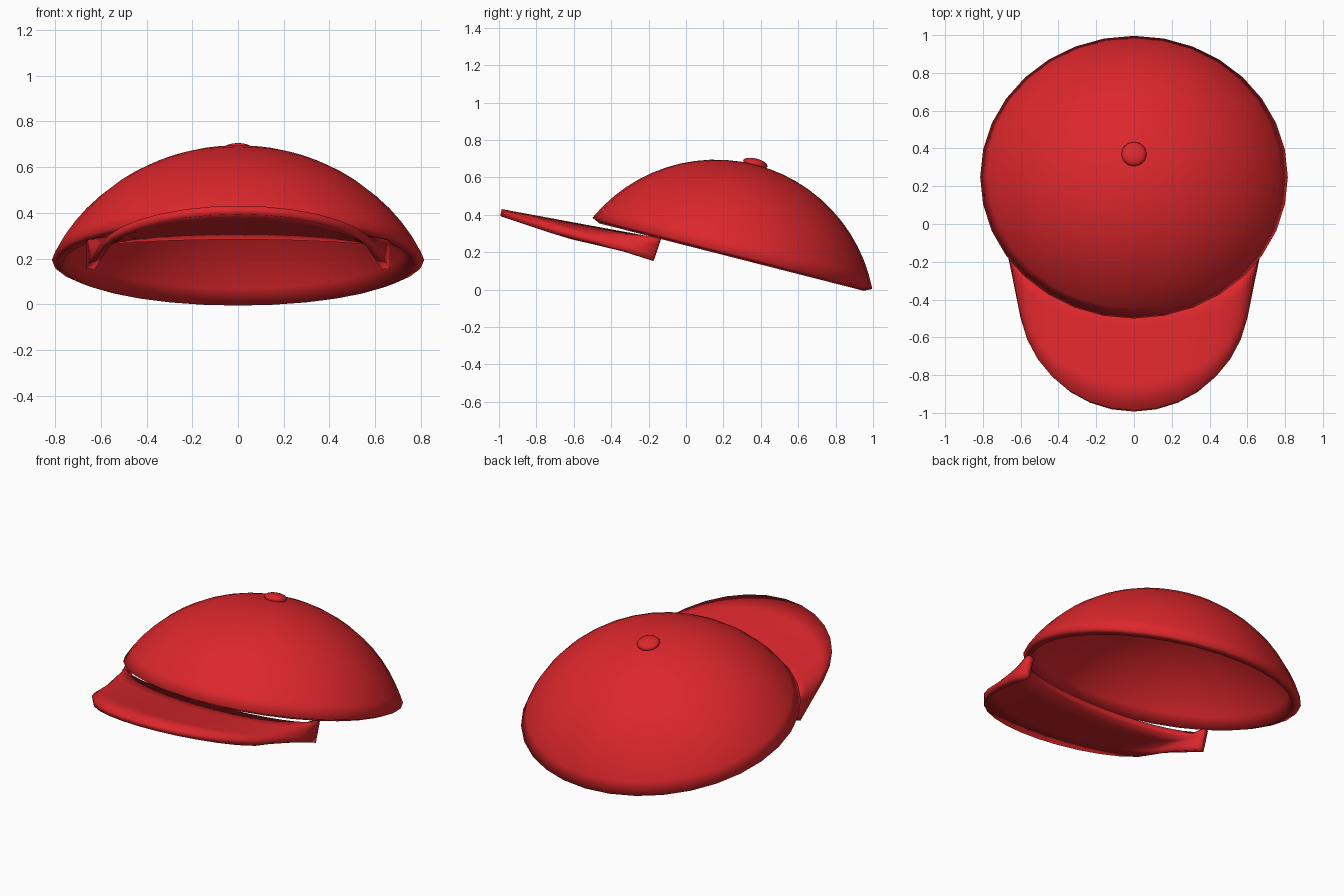
import bpy, bmesh, math
from mathutils import Vector, Matrix

if "Cube" in bpy.data.objects:
    bpy.data.objects.remove(bpy.data.objects["Cube"])

red = bpy.data.materials.new("red_cloth")
red.diffuse_color = (0.72, 0.02, 0.025, 1)
red.use_nodes = True
red.node_tree.nodes["Principled BSDF"].inputs["Base Color"].default_value = red.diffuse_color
TILT = Matrix.Translation((0, 0.248, 0.194)) @ Matrix.Rotation(math.radians(-14.3), 4, 'X')


def finish(bm, name, matrix=Matrix.Identity(4)):
    bmesh.ops.remove_doubles(bm, verts=bm.verts, dist=0.0005)
    bmesh.ops.recalc_face_normals(bm, faces=bm.faces)
    bm.transform(matrix)
    mesh = bpy.data.meshes.new(name)
    bm.to_mesh(mesh)
    bm.free()
    mesh.materials.append(red)
    mesh.shade_smooth()
    obj = bpy.data.objects.new(name, mesh)
    bpy.context.collection.objects.link(obj)
    return obj


def grid(rows):
    bm = bmesh.new()
    vs = [[bm.verts.new(p) for p in row] for row in rows]
    for a, b in zip(vs, vs[1:]):
        for i in range(len(a) - 1):
            bm.faces.new((a[i], a[i + 1], b[i + 1], b[i]))
    return bm


# crown: tilted spherical cap, outer and inner shell joined by a slanted rim
RADIUS, HEIGHT, WALL, STEPS = 0.772, 0.49, 0.048, 12
R = (RADIUS ** 2 + HEIGHT ** 2) / (2 * HEIGHT)
half = math.asin(RADIUS / R)
profile = []
for shell, order in ((R, range(STEPS + 1)), (R - WALL, range(STEPS, -1, -1))):
    profile += [(shell * math.sin(half * i / STEPS),
                 shell * math.cos(half * i / STEPS) - R + HEIGHT) for i in order]
rows = []
for r, z in profile:
    rows.append([(1.055 * r * math.cos(a), r * math.sin(a), z)
                 for a in [2 * math.pi * k / 32 for k in range(33)]])
bm = grid(rows)
bmesh.ops.dissolve_degenerate(bm, edges=bm.edges, dist=0.0005)
finish(bm, "crown", TILT)

# button on top of the crown
bm = bmesh.new()
bmesh.ops.create_uvsphere(bm, u_segments=12, v_segments=8, radius=0.067)
bm.transform(Matrix.Translation((0, 0, HEIGHT + 0.006)) @ Matrix.Diagonal((1, 1, 0.4, 1)))
finish(bm, "button", TILT)

# visor: arched sheet from a back edge to a steeper sloping outer edge
arc = [math.radians(11.25 + 157.5 * i / 14) for i in range(15)]
outline = [(0.612 * math.cos(a), -0.38 - 0.606 * math.sin(a)) for a in arc]
outline = [(0.665, -0.18), (0.632, -0.34)] + outline + [(-0.632, -0.34), (-0.665, -0.18)]
outer = [Vector((x, y, 0.155 - 0.342 * (y + 0.18))) for x, y in outline]
back = []
for i in range(len(outer)):
    t = math.pi * i / (len(outer) - 1)
    y = -0.14 - 0.25 * math.sin(t)
    back.append(Vector((0.665 * math.cos(t), y, 0.275 - 0.182 * (y + 0.14))))
bm = grid([[b.lerp(o, f) for b, o in zip(back, outer)] for f in (0, 0.25, 0.5, 0.75, 1)])
visor = finish(bm, "visor")
if sum(p.normal.z for p in visor.data.polygons) < 0:
    visor.data.flip_normals()
thick = visor.modifiers.new("thickness", 'SOLIDIFY')
thick.thickness = 0.038
thick.offset = -1
